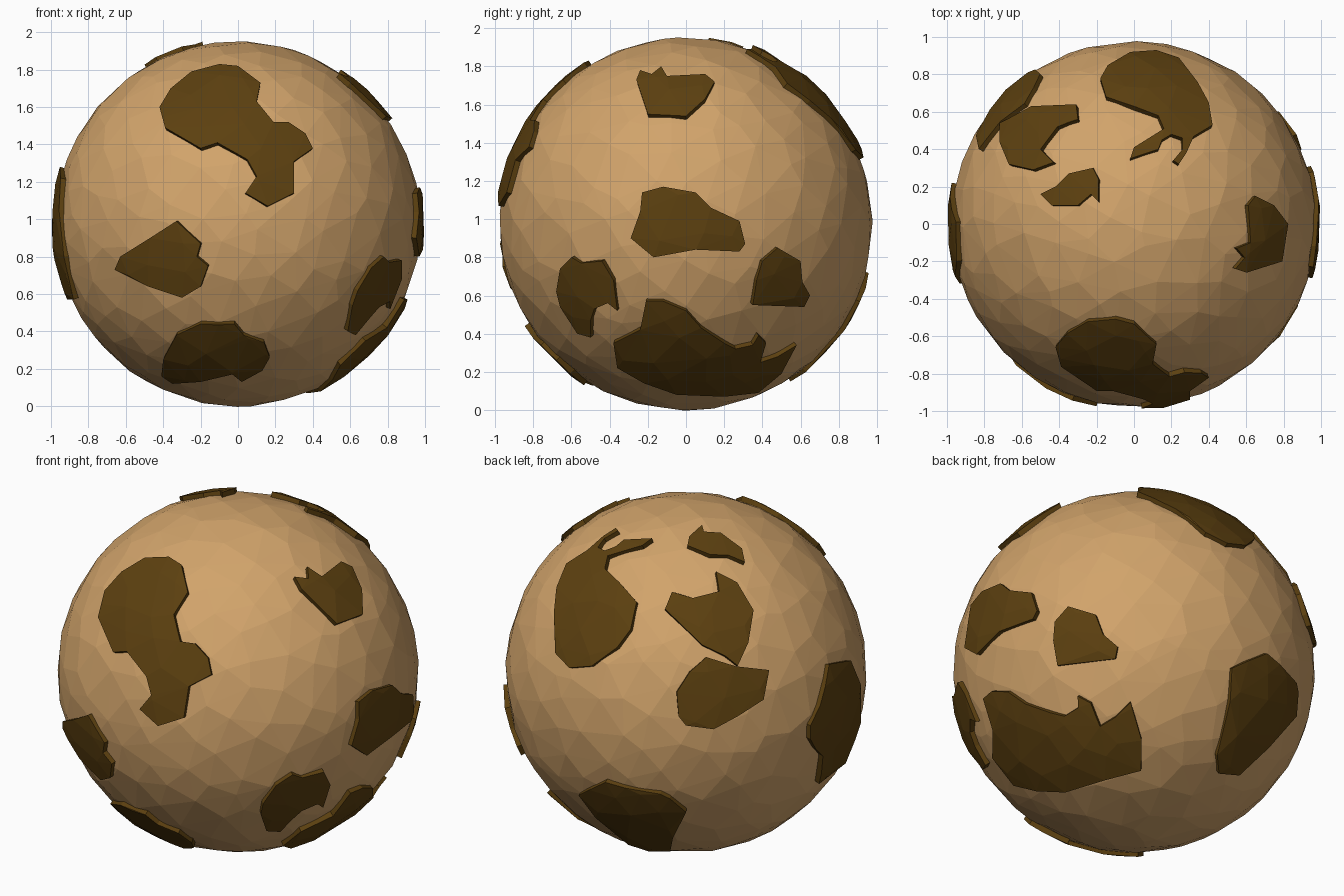
import bpy
import bmesh
import random
from math import sin, cos, pi, radians, sqrt
from mathutils import Vector
from mathutils.geometry import delaunay_2d_cdt

default_cube = bpy.data.objects.get("Cube")
if default_cube:
    bpy.data.objects.remove(default_cube, do_unlink=True)

random.seed(4)
RADIUS = 0.978
PATCH_RADIUS = 1.0
CENTRE = Vector((0, 0, 0.975))

# Drawing directions: azimuth, elevation, height of the ball's centre in the outline
FRONT = (0, 0, CENTRE.z)
RIGHT = (90, 0, CENTRE.z)
LEFT = (-90, 0, CENTRE.z)
TOP = (0, 90, 0)
BACK_LEFT = (-145, 25, 0)
BACK_RIGHT = (140, -30, 0)


def make_material(name, colour):
    material = bpy.data.materials.new(name)
    material.use_nodes = True
    material.diffuse_color = (*colour, 1)
    shader = material.node_tree.nodes["Principled BSDF"]
    shader.inputs["Base Color"].default_value = (*colour, 1)
    shader.inputs["Roughness"].default_value = 0.9
    return material


def add_object(name, bm, material):
    mesh = bpy.data.meshes.new(name)
    bm.to_mesh(mesh)
    bm.free()
    mesh.materials.append(material)
    obj = bpy.data.objects.new(name, mesh)
    obj.location = CENTRE
    bpy.context.collection.objects.link(obj)
    return obj


def scattered_directions(count):
    """Evenly spiralled unit vectors, shaken a little for irregular facets."""
    result = []
    for i in range(count):
        z = 1 - (2 * i + 1) / count
        turn = i * pi * (3 - sqrt(5))
        ring = sqrt(1 - z * z)
        shake = Vector([random.uniform(-1, 1) for _ in range(3)]) * 0.055
        result.append((Vector((ring * cos(turn), ring * sin(turn), z)) + shake).normalized())
    return result


tan = make_material("tan ground", (0.64, 0.37, 0.147))
brown = make_material("dark brown patch", (0.107, 0.051, 0.005))
directions = scattered_directions(400)

# Faceted ball
ball = bmesh.new()
for d in directions:
    ball.verts.new(d * RADIUS)
bmesh.ops.convex_hull(ball, input=ball.verts[:])
bmesh.ops.recalc_face_normals(ball, faces=ball.faces[:])
add_object("ball", ball, tan)


def add_patch(name, view, outline):
    """Wrap a flat outline onto the ball as a thin raised plate."""
    az, el, middle = radians(view[0]), radians(view[1]), view[2]
    toward = Vector((sin(az) * cos(el), -cos(az) * cos(el), sin(el)))
    across = Vector((cos(az), sin(az), 0))
    up = toward.cross(across)
    rim = []
    for u, v in outline:
        v -= middle
        depth = sqrt(max(0, 1 - u * u - v * v))
        rim.append((across * u + up * v + toward * depth).normalized())

    # Flatten around the patch's own middle, fill, then lift back to the ball
    axis = sum(rim, Vector()).normalized()
    side = axis.orthogonal().normalized()
    over = axis.cross(side)
    points = rim + [d for d in directions if d.dot(axis) > 0.6]
    flat = [Vector((p.dot(side), p.dot(over))) / p.dot(axis) for p in points]
    verts, _, faces, *_ = delaunay_2d_cdt(flat, [], [list(range(len(rim)))], 1, 1e-5)

    bm = bmesh.new()
    lifted = [bm.verts.new((axis + side * p.x + over * p.y).normalized() * PATCH_RADIUS)
              for p in verts]
    for face in faces:
        bm.faces.new([lifted[i] for i in face])
    bmesh.ops.delete(bm, geom=[v for v in bm.verts if not v.link_faces], context='VERTS')
    bm.normal_update()
    for face in bm.faces:
        if face.normal.dot(axis) < 0:
            face.normal_flip()
    plate = add_object(name, bm, brown).modifiers.new("thickness", 'SOLIDIFY')
    plate.thickness = 0.05
    plate.offset = -1


# Front patches
add_patch("upper_front_patch", FRONT, [
    (-.42, 1.6), (-.36, 1.7), (-.25, 1.79), (-.1, 1.83), (0, 1.82), (.12, 1.73), (.1, 1.63),
    (.19, 1.52), (.27, 1.52), (.36, 1.46), (.4, 1.38), (.3, 1.31), (.3, 1.14), (.16, 1.07),
    (.04, 1.14), (.1, 1.23), (.05, 1.32), (-.11, 1.41), (-.2, 1.38), (-.39, 1.49)])
add_patch("middle_front_patch", FRONT, [
    (-.66, .73), (-.63, .8), (-.47, .9), (-.33, .99), (-.2, .87), (-.22, .8), (-.16, .75),
    (-.2, .64), (-.3, .58), (-.48, .64)])
add_patch("lower_front_patch", FRONT, [
    (-.41, .16), (-.4, .25), (-.33, .38), (-.2, .44), (-.02, .44), (.03, .38), (.14, .34),
    (.17, .26), (.13, .19), (.02, .13), (-.03, .17), (-.2, .13), (-.35, .12)])

# Right side patches
add_patch("right_front_patch", RIGHT, [
    (-.68, .62), (-.66, .74), (-.6, .8), (-.55, .77), (-.44, .78), (-.38, .68), (-.36, .52),
    (-.41, .56), (-.48, .53), (-.5, .47), (-.5, .38), (-.57, .4), (-.66, .54)])
add_patch("right_lower_patch", RIGHT, [
    (-.38, .35), (-.24, .42), (-.21, .57), (-.12, .57), (0, .52), (.08, .43), (.2, .35),
    (.26, .32), (.35, .34), (.38, .39), (.42, .35), (.39, .25), (.48, .28), (.58, .34),
    (.5, .19), (.38, .09), (.2, .07), (-.05, .08), (-.22, .14), (-.36, .22)])
add_patch("right_middle_patch", RIGHT, [
    (-.29, .9), (-.24, 1.04), (-.23, 1.14), (-.12, 1.17), (.05, 1.14), (.13, 1.06),
    (.28, .99), (.31, .87), (.28, .83), (.05, .84), (-.17, .8)])
add_patch("right_back_patch", RIGHT, [
    (.35, .55), (.37, .68), (.4, .78), (.48, .85), (.6, .78), (.61, .67), (.65, .6), (.62, .54)])
add_patch("right_upper_patch", RIGHT, [
    (-.26, 1.73), (-.24, 1.78), (-.18, 1.76), (-.13, 1.8), (-.1, 1.75), (.1, 1.76),
    (.15, 1.72), (.1, 1.63), (0, 1.54), (-.2, 1.55)])

# Top patches
add_patch("top_hooked_patch", TOP, [
    (-.18, .78), (-.14, .85), (-.02, .92), (.12, .93), (.24, .89), (.34, .76), (.4, .65),
    (.42, .53), (.32, .47), (.28, .38), (.24, .32), (.21, .34), (.26, .4), (.26, .46),
    (.2, .48), (.15, .45), (.13, .4), (-.02, .35), (0, .41), (.16, .51), (.13, .58),
    (0, .63), (-.15, .68)])
add_patch("top_small_patch", TOP, [
    (-.5, .16), (-.42, .2), (-.35, .27), (-.22, .3), (-.19, .24), (-.19, .12), (-.23, .16),
    (-.3, .1), (-.44, .1)])
add_patch("top_notched_patch", TOP, [
    (-.72, .44), (-.72, .54), (-.66, .57), (-.55, .63), (-.31, .64), (-.3, .56), (-.41, .52),
    (-.5, .4), (-.43, .33), (-.54, .29), (-.67, .32)])

# Back and left patches
add_patch("back_left_patch", BACK_LEFT, [
    (-.05, -.11), (.02, 0), (.11, .08), (.27, .03), (.45, .01), (.42, -.15), (.28, -.24),
    (.15, -.31), (0, -.29), (-.04, -.24)])
add_patch("back_lower_patch", BACK_RIGHT, [
    (.53, .02), (.62, .06), (.72, .1), (.79, .04), (.88, -.06), (.89, -.11), (.88, -.24),
    (.73, -.41), (.57, -.56), (.46, -.55), (.45, -.45), (.52, -.16)])
add_patch("left_patch", LEFT, [
    (-.01, 1.28), (.2, 1.22), (.28, 1.05), (.32, .8), (.25, .57), (-.05, .57), (-.07, .65),
    (-.1, .77), (-.17, .84), (-.22, .92), (-.22, 1), (-.14, 1.09), (-.08, 1.18)])
